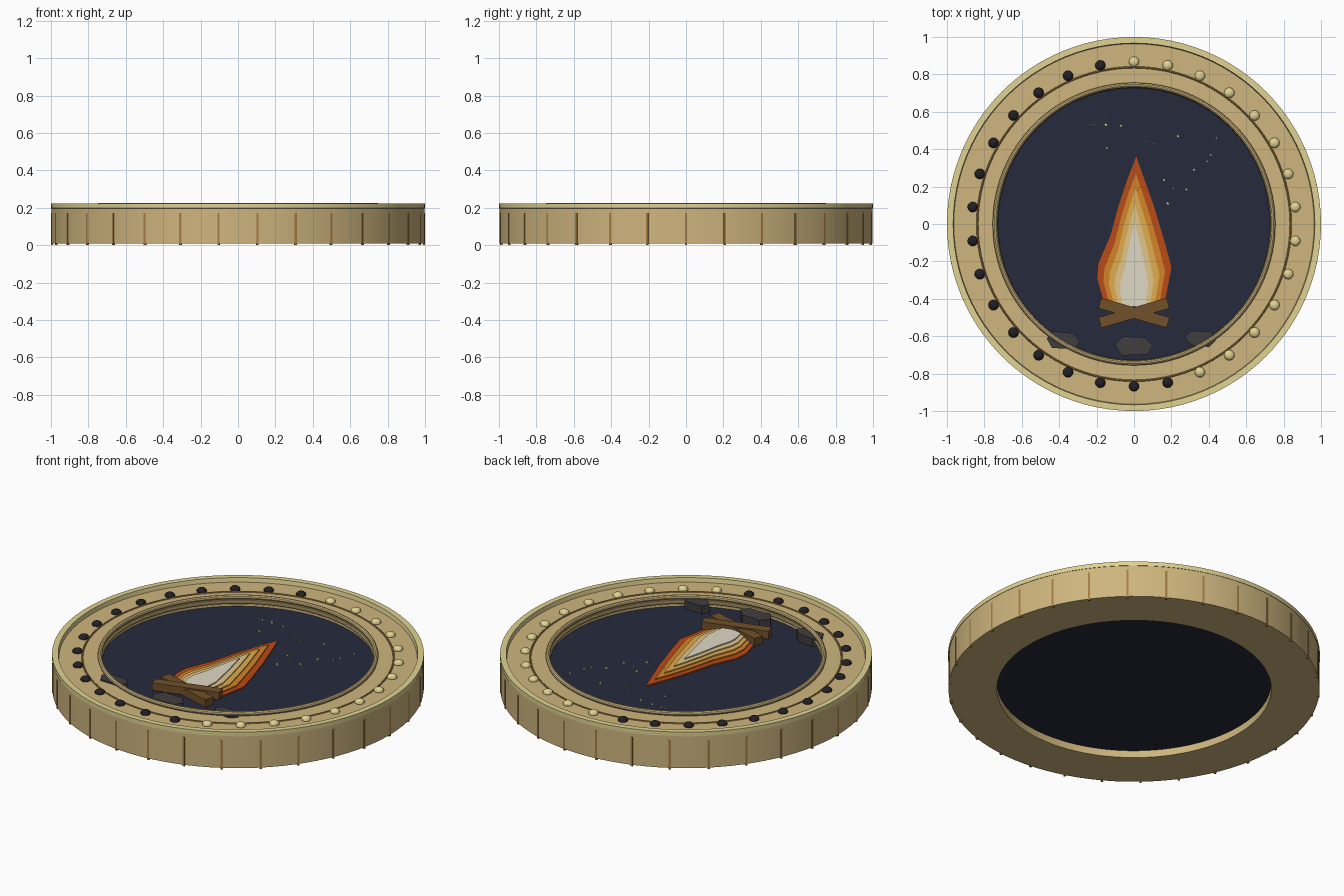
import bpy, bmesh, math, random
from mathutils import Matrix

if "Cube" in bpy.data.objects:
    bpy.data.objects.remove(bpy.data.objects["Cube"])

random.seed(4)


def material(name, r, g, b):
    m = bpy.data.materials.new(name)
    m.diffuse_color = (*[(c / 255) ** 2.2 for c in (r, g, b)], 1)
    m.use_nodes = True
    m.node_tree.nodes["Principled BSDF"].inputs["Base Color"].default_value = m.diffuse_color
    return m


GOLD = material("gold", 205, 180, 125)
PALE = material("pale_gold", 224, 210, 145)
BRONZE = material("bronze", 165, 125, 70)
NIGHT = material("night_blue", 42, 46, 62)
BLACK = material("black_bead", 38, 38, 42)
WOOD = material("wood", 112, 82, 46)
STONE = material("stone", 66, 64, 64)


def finish(name, bm, mat, smooth=False):
    bmesh.ops.recalc_face_normals(bm, faces=bm.faces)
    me = bpy.data.meshes.new(name)
    bm.to_mesh(me)
    bm.free()
    ob = bpy.data.objects.new(name, me)
    bpy.context.collection.objects.link(ob)
    me.materials.append(mat)
    if smooth:
        bpy.context.view_layer.objects.active = ob
        ob.select_set(True)
        bpy.ops.object.shade_smooth_by_angle(angle=math.radians(35))
        ob.select_set(False)
    return ob


def lathe(name, profile, mat, n=96):
    """Revolve a closed (radius, z) profile around z."""
    bm = bmesh.new()
    rings = [[bm.verts.new((r * math.cos(math.tau * i / n), r * math.sin(math.tau * i / n), z))
              for r, z in profile] for i in range(n)]
    k = len(profile)
    for i in range(n):
        a, b = rings[i], rings[(i + 1) % n]
        for j in range(k):
            bm.faces.new((a[j], b[j], b[(j + 1) % k], a[(j + 1) % k]))
    return finish(name, bm, mat, True)


def torus(name, major, minor, z, mat):
    pts = [(major + minor * math.cos(math.tau * j / 10), z + minor * math.sin(math.tau * j / 10))
           for j in range(10)]
    return lathe(name, pts, mat)


def slab(name, outline, z0, z1, mat):
    """Extrude a flat outline from z0 up to z1."""
    bm = bmesh.new()
    f = bm.faces.new([bm.verts.new((x, y, z0)) for x, y in outline])
    top = bmesh.ops.extrude_face_region(bm, geom=[f])["geom"]
    bmesh.ops.translate(bm, vec=(0, 0, z1 - z0), verts=[v for v in top if isinstance(v, bmesh.types.BMVert)])
    return finish(name, bm, mat)


def box(bm, size, matrix):
    bmesh.ops.create_cube(bm, size=1, matrix=matrix @ Matrix.Diagonal((*size, 1)))


# Round frame with raised outer rim and inner lip
lathe("frame", [(0.738, 0.008), (0.998, 0.008), (0.998, 0.198), (0.738, 0.198)], GOLD)
lathe("outer_rim", [(0.962, 0.19), (1.0, 0.198), (1.0, 0.223), (0.967, 0.223)], PALE)
torus("inner_lip", 0.743, 0.013, 0.213, GOLD)
torus("inner_step", 0.736, 0.009, 0.185, GOLD)
torus("inlay_ring", 0.838, 0.005, 0.198, BRONZE)

# Dark background disc
bm = bmesh.new()
bmesh.ops.create_cone(bm, cap_ends=True, segments=96, radius1=0.739, radius2=0.739, depth=0.11,
                      matrix=Matrix.Translation((0, 0, 0.105)))
finish("background_disc", bm, NIGHT, True)

# Edge notches around the side
bm = bmesh.new()
for i in range(30):
    box(bm, (0.012, 0.012, 0.172), Matrix.Rotation(math.radians(12 * i), 4, 'Z')
        @ Matrix.Translation((0.994, 0, 0.086)))
finish("edge_notches", bm, BRONZE)

# Beads: fourteen pale, sixteen dark
for name, ks, mat in (("pale_beads", range(14), PALE), ("dark_beads", range(14, 30), BLACK)):
    bm = bmesh.new()
    for k in ks:
        a = math.radians(90 - 12 * k)
        bmesh.ops.create_uvsphere(bm, u_segments=12, v_segments=8, radius=0.028,
                                  matrix=Matrix.Translation((0.867 * math.cos(a), 0.867 * math.sin(a), 0.202))
                                  @ Matrix.Diagonal((1, 1, 0.7, 1)))
    finish(name, bm, mat)

# Layered flame: each layer is narrower, shorter and higher
FLAME = [(0.012, 0.36), (0.055, 0.24), (0.105, 0.10), (0.165, -0.10), (0.2, -0.23), (0.165, -0.42),
         (0.08, -0.44), (-0.08, -0.44), (-0.16, -0.42), (-0.197, -0.29), (-0.19, -0.21), (-0.125, -0.06),
         (-0.085, 0.09), (-0.035, 0.24)]
layers = [("ember", 1.0, 1.0, (184, 76, 30)), ("orange", 0.83, 0.89, (212, 130, 45)),
          ("amber", 0.68, 0.79, (222, 172, 80)), ("yellow", 0.53, 0.68, (226, 196, 135)),
          ("core", 0.38, 0.56, (222, 215, 195))]
for i, (name, sx, sy, col) in enumerate(layers):
    pts = [(x * sx, -0.44 + (y + 0.44) * sy) for x, y in FLAME]
    slab("flame_" + name, pts, 0.155, 0.168 + 0.007 * i, material("flame_" + name, *col))

# Crossed logs
for name, tilt, z in (("lower_log", 16, 0.185), ("upper_log", -16, 0.192)):
    bm = bmesh.new()
    box(bm, (0.38, 0.058, 0.045), Matrix.Translation((0, -0.475, z))
        @ Matrix.Rotation(math.radians(-tilt), 4, 'Z'))
    finish(name, bm, WOOD)

# Hearth stones
STONE_SHAPE = [(-0.1, 0.005), (-0.06, 0.05), (0.055, 0.045), (0.1, 0.0), (0.07, -0.045), (-0.065, -0.05)]
for name, x, y, s, rot in (("left_stone", -0.377, -0.622, 0.9, -3), ("middle_stone", 0, -0.652, 1.02, 0),
                           ("right_stone", 0.355, -0.613, 0.83, 176)):
    c, d = math.cos(math.radians(rot)), math.sin(math.radians(rot))
    slab(name, [(x + s * (u * c - v * d), y + s * (u * d + v * c)) for u, v in STONE_SHAPE],
         0.155, 0.207, STONE)

# Sparks above the flame
bm = bmesh.new()
for x, y in [(-.235, .53), (-.21, .53), (-.155, .59), (-.15, .53), (-.07, .525), (-.145, .405), (.065, .44),
             (.105, .43), (.235, .47), (.16, .235), (.21, .19), (.28, .185), (.32, .29), (.41, .37),
             (.39, .335), (.44, .46), (.18, .11), (.02, .185)]:
    s = random.uniform(0.006, 0.016)
    z = 0.205 if x == .02 else 0.164
    box(bm, (s, s * 0.8, 0.01), Matrix.Translation((x, y, z))
        @ Matrix.Rotation(random.uniform(0, 3), 4, 'Z'))
finish("sparks", bm, PALE)
